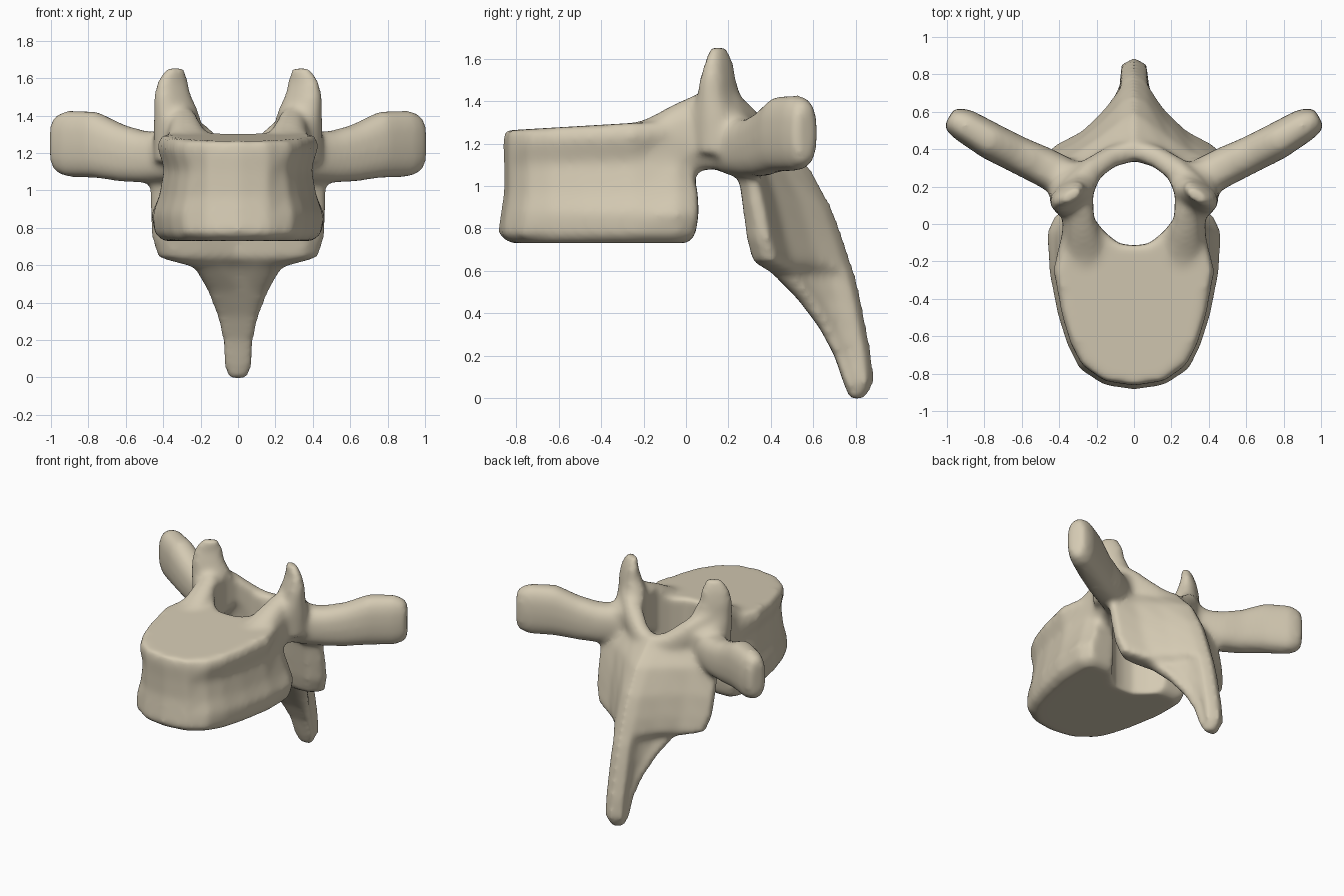
import bpy, bmesh, math
from mathutils import Vector

cube = bpy.data.objects.get("Cube")
if cube:
    bpy.data.objects.remove(cube, do_unlink=True)

bone = bpy.data.materials.new("bone_beige")
bone.use_nodes = True
colour = (0.66, 0.59, 0.45, 1)
bone.diffuse_color = colour
bsdf = bone.node_tree.nodes["Principled BSDF"]
bsdf.inputs["Base Color"].default_value = colour
bsdf.inputs["Roughness"].default_value = 0.7


def loft(bm, rings):
    """Skin a list of closed rings and cap both ends."""
    loops = [[bm.verts.new(p) for p in ring] for ring in rings]
    n = len(loops[0])
    for a, b in zip(loops, loops[1:]):
        for i in range(n):
            j = (i + 1) % n
            bm.faces.new((a[i], a[j], b[j], b[i]))
    bm.faces.new(loops[0])
    bm.faces.new(loops[-1])


def mirrored(half):
    """Close a half outline whose first and last points lie on x = 0."""
    return half + [(-x, y) for x, y in reversed(half[1:-1])]


def oval(centre, u, v, n=16, power=0.8):
    """Rounded-box ring spanned by the half axes u and v."""
    pts = []
    for i in range(n):
        a = 2 * math.pi * i / n
        c, s = math.cos(a), math.sin(a)
        pts.append(Vector(centre) + Vector(u) * math.copysign(abs(c) ** power, c)
                   + Vector(v) * math.copysign(abs(s) ** power, s))
    return pts


def make_object(name, bm):
    bmesh.ops.recalc_face_normals(bm, faces=bm.faces)
    mesh = bpy.data.meshes.new(name)
    bm.to_mesh(mesh)
    bm.free()
    obj = bpy.data.objects.new(name, mesh)
    bpy.context.collection.objects.link(obj)
    return obj


bm = bmesh.new()

# Body: waisted drum, rounded at the front, top plate rising to the back
body_levels = [  # z, half width, rear half width, front, back, tilt
    (0.73, 0.40, 0.40, -0.83, 0.01, 0.0),
    (0.77, 0.445, 0.445, -0.89, 0.045, 0.0),
    (0.87, 0.455, 0.465, -0.875, 0.06, 0.0),
    (0.97, 0.42, 0.42, -0.86, 0.055, 0.0),
    (1.10, 0.395, 0.38, -0.86, 0.02, 0.02),
    (1.21, 0.435, 0.38, -0.865, 0.0, 0.04),
    (1.262, 0.41, 0.36, -0.855, -0.02, 0.05),
]
rings = []
for z, w, rear_w, front, back, tilt in body_levels:
    half = [(0, front), (0.16, front + 0.025), (0.65 * w, front + 0.11),
            (0.79 * w, -0.64), (0.9 * w, -0.48), (w, -0.25), (rear_w, -0.04),
            (0.9 * rear_w, back), (0.5 * rear_w, back), (0, -0.08)]
    rings.append([(x, y, z + tilt * (y + 0.85) / 0.85) for x, y in mirrored(half)])
loft(bm, rings)

# Lamina running down into the spinous process
lamina_levels = [  # z, half width, inner y, side y, rear y, ridge half width
    (1.25, 0.32, 0.36, 0.24, 0.43, 0.06),
    (1.18, 0.42, 0.34, 0.23, 0.49, 0.07),
    (1.08, 0.48, 0.34, 0.24, 0.59, 0.07),
    (0.90, 0.475, 0.35, 0.265, 0.69, 0.07),
    (0.75, 0.465, 0.37, 0.285, 0.745, 0.07),
    (0.64, 0.43, 0.39, 0.315, 0.78, 0.07),
    (0.59, 0.24, 0.45, 0.40, 0.80, 0.07),
    (0.46, 0.165, 0.54, 0.53, 0.83, 0.075),
    (0.33, 0.115, 0.63, 0.63, 0.855, 0.075),
    (0.20, 0.085, 0.70, 0.70, 0.88, 0.075),
    (0.07, 0.08, 0.74, 0.75, 0.89, 0.075),
    (-0.005, 0.055, 0.77, 0.78, 0.85, 0.045),
]
rings = []
for z, w, inner, side, rear, ridge in lamina_levels:
    depth = rear - side
    half = [(0, inner), (0.45 * w, side + 0.25 * (inner - side)), (0.8 * w, side),
            (0.97 * w, side + 0.1 * depth), (w, side + 0.23 * depth),
            (0.64 * w, side + 0.4 * depth),
            (max(ridge, 0.36 * w), side + 0.66 * depth),
            (ridge, rear - 0.04), (0, rear)]
    rings.append([(x, y, z) for x, y in mirrored(half)])
loft(bm, rings)

transverse_path = [  # x, y, z, half thickness, half height
    (0.30, 0.21, 1.18, 0.11, 0.13), (0.50, 0.315, 1.18, 0.105, 0.14),
    (0.62, 0.37, 1.20, 0.10, 0.155), (0.76, 0.44, 1.245, 0.10, 0.18),
    (0.91, 0.53, 1.25, 0.09, 0.18), (0.97, 0.56, 1.25, 0.07, 0.155),
    (0.99, 0.57, 1.25, 0.05, 0.12),
]
articular_levels = [  # z, x, y, half length, half thickness
    (1.15, 0.32, 0.16, 0.13, 0.10), (1.32, 0.31, 0.165, 0.15, 0.11),
    (1.42, 0.33, 0.155, 0.13, 0.08), (1.50, 0.35, 0.15, 0.11, 0.065),
    (1.58, 0.35, 0.155, 0.095, 0.045), (1.655, 0.335, 0.15, 0.055, 0.03),
]
pedicle_path = [  # y, x, low z, high z, half width
    (-0.32, 0.25, 0.98, 1.27, 0.13), (-0.18, 0.26, 1.0, 1.32, 0.13),
    (-0.05, 0.275, 1.02, 1.39, 0.11), (0.08, 0.29, 1.07, 1.45, 0.09),
    (0.20, 0.33, 1.08, 1.41, 0.11), (0.33, 0.33, 1.0, 1.30, 0.11),
]
web_path = [  # x, y, z, half thickness, half height
    (0.33, 0.19, 1.34, 0.07, 0.13), (0.22, 0.29, 1.27, 0.07, 0.11),
    (0.10, 0.37, 1.19, 0.06, 0.09), (-0.02, 0.42, 1.15, 0.05, 0.08),
]
for s in (1, -1):
    # Transverse process
    loft(bm, [oval((s * x, y, z), (-s * 0.49 * t, 0.87 * t, 0), (0, 0, h))
              for x, y, z, t, h in transverse_path])
    # Superior articular process, a slanted tapering plate
    loft(bm, [oval((s * x, y, z), (s * 0.83 * l, -0.56 * l, 0),
                   (s * 0.56 * t, 0.83 * t, 0))
              for z, x, y, l, t in articular_levels])
    # Pedicle
    loft(bm, [oval((s * x, y, (lo + hi) / 2), (w, 0, 0), (0, 0, (hi - lo) / 2))
              for y, x, lo, hi, w in pedicle_path])
    # Web sloping from the articular process to the lamina
    loft(bm, [oval((s * x, y, z), (s * 0.6 * t, 0.8 * t, 0), (0, 0, h))
              for x, y, z, t, h in web_path])

vertebra = make_object("vertebra_bone", bm)
vertebra.data.materials.append(bone)

# Spinal canal cutter
bm = bmesh.new()
canal = mirrored([(0, -0.115), (0.08, -0.105), (0.16, -0.04), (0.215, 0.03),
                  (0.22, 0.16), (0.18, 0.25), (0.10, 0.31), (0, 0.335)])
loft(bm, [[(x, y, z) for x, y in canal] for z in (0.3, 2.0)])
cutter = make_object("canal_cutter", bm)
cutter.hide_render = True

# Fuse the parts, open the canal, then soften the joins
fuse = vertebra.modifiers.new("fuse", 'REMESH')
fuse.mode = 'VOXEL'
fuse.voxel_size = 0.017
cut = vertebra.modifiers.new("canal", 'BOOLEAN')
cut.operation = 'DIFFERENCE'
cut.solver = 'EXACT'
cut.object = cutter
even = vertebra.modifiers.new("even", 'REMESH')
even.mode = 'VOXEL'
even.voxel_size = 0.017
soften = vertebra.modifiers.new("soften", 'SMOOTH')
soften.factor = 0.5
soften.iterations = 12

# Bake the modifiers and drop the cutter
graph = bpy.context.evaluated_depsgraph_get()
baked = bpy.data.meshes.new_from_object(vertebra.evaluated_get(graph))
vertebra.modifiers.clear()
vertebra.data = baked
bpy.data.objects.remove(cutter, do_unlink=True)
baked.materials.clear()
baked.materials.append(bone)
for face in baked.polygons:
    face.material_index = 0
    face.use_smooth = True
